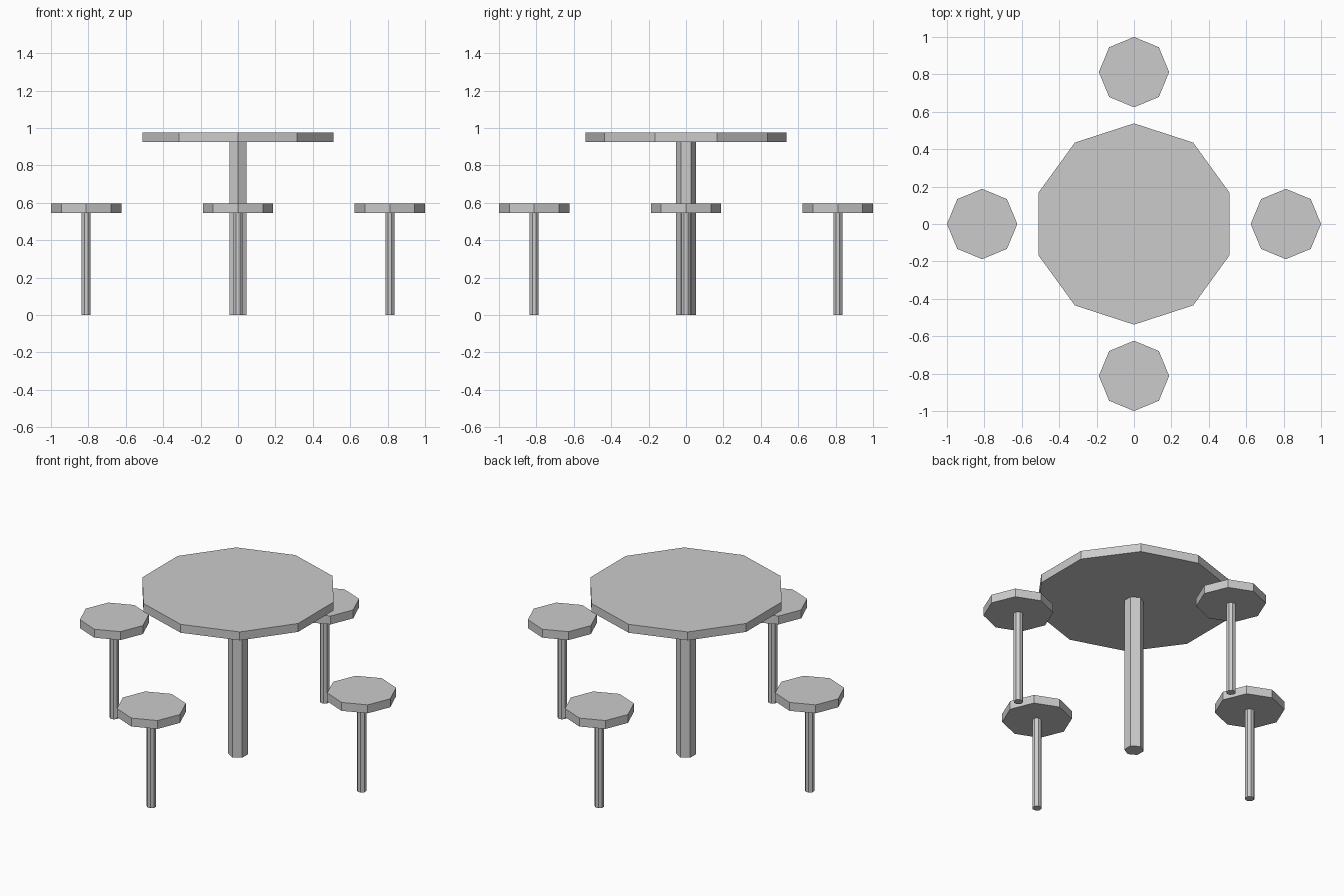
import bpy
from math import pi, cos, sin

if "Cube" in bpy.data.objects:
    bpy.data.objects.remove(bpy.data.objects["Cube"])


def prism(name, sides, radius, z0, z1, x=0, y=0, turn=0.0):
    """Flat-shaded upright prism with its first corner at angle `turn`."""
    ring = [(radius * cos(turn + 2 * pi * i / sides),
             radius * sin(turn + 2 * pi * i / sides)) for i in range(sides)]
    verts = [(px, py, 0) for px, py in ring] + [(px, py, z1 - z0) for px, py in ring]
    faces = [list(reversed(range(sides))), list(range(sides, 2 * sides))]
    for i in range(sides):
        j = (i + 1) % sides
        faces.append([i, j, j + sides, i + sides])
    mesh = bpy.data.meshes.new(name)
    mesh.from_pydata(verts, [], faces)
    obj = bpy.data.objects.new(name, mesh)
    obj.location = (x, y, z0)
    bpy.context.collection.objects.link(obj)
    return obj


# Table: ten-sided top on a six-sided post
prism("table_top", 10, 0.538, 0.925, 0.975, turn=pi / 2)
prism("table_post", 6, 0.053, 0.0, 0.925, turn=pi / 2)

# Four stools around the table: eight-sided seats on thin posts
for side, angle in (("right", 0), ("back", pi / 2), ("left", pi), ("front", -pi / 2)):
    x, y = 0.812 * cos(angle), 0.812 * sin(angle)
    prism(side + "_seat", 8, 0.188, 0.545, 0.595, x, y)
    prism(side + "_seat_post", 8, 0.026, 0.0, 0.545, x, y, turn=pi / 8)
